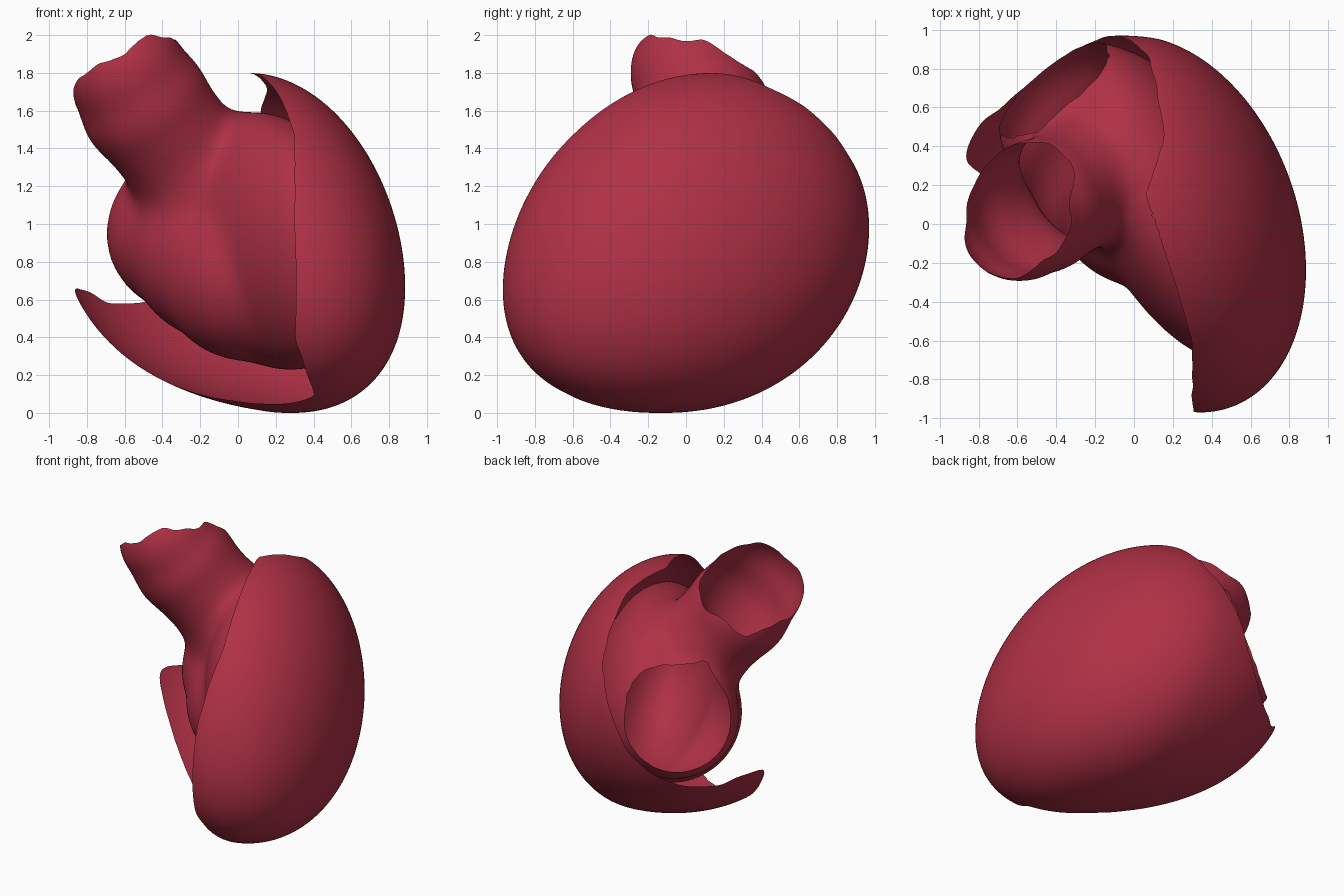
import bpy, bmesh, math
from mathutils import Vector

if "Cube" in bpy.data.objects:
    bpy.data.objects.remove(bpy.data.objects["Cube"])

red = bpy.data.materials.new("muscle_red")
red.diffuse_color = (0.43, 0.03, 0.06, 1)
red.use_nodes = True
red.node_tree.nodes["Principled BSDF"].inputs["Base Color"].default_value = red.diffuse_color


def interp(x, pts):
    # piecewise linear lookup through (x, value) pairs
    if x <= pts[0][0]:
        return pts[0][1]
    for (x0, v0), (x1, v1) in zip(pts, pts[1:]):
        if x <= x1:
            return v0 + (v1 - v0) * (x - x0) / (x1 - x0)
    return pts[-1][1]


def skewed(center, xx, yy, zz, xy, xz, yz):
    # maps the unit sphere onto a skewed ellipsoid
    a = math.sqrt(xx)
    b, c = xy / a, xz / a
    d = math.sqrt(yy - b * b)
    e = (yz - b * c) / d
    f = math.sqrt(zz - c * c - e * e)
    return lambda u: Vector((center[0] + a * u.x,
                             center[1] + b * u.x + d * u.y,
                             center[2] + c * u.x + e * u.y + f * u.z))


def add_ball(bm, mapping, seg=48, rings=32):
    vs = bmesh.ops.create_uvsphere(bm, u_segments=seg, v_segments=rings, radius=1)["verts"]
    for v in vs:
        v.co = mapping(v.co.copy())


def trim(bm, keep, rounds=8):
    # remove unwanted faces, then even out the open rims
    gone = [f for f in bm.faces if not keep(f.calc_center_median())]
    bmesh.ops.delete(bm, geom=gone, context='FACES')
    for _ in range(rounds):
        new = {}
        for v in bm.verts:
            near = [e.other_vert(v).co for e in v.link_edges if e.is_boundary]
            if len(near) == 2:
                new[v] = v.co * 0.5 + (near[0] + near[1]) * 0.25
        for v, co in new.items():
            v.co = co


def make(name, bm):
    me = bpy.data.meshes.new(name)
    bm.to_mesh(me)
    bm.free()
    ob = bpy.data.objects.new(name, me)
    bpy.context.collection.objects.link(ob)
    me.materials.clear()
    me.materials.append(red)
    for p in me.polygons:
        p.use_smooth = True
    return ob


# Outer wall: egg-shaped sheet, stretched on its left side and sagging low
egg = skewed((0.165, 0, 0.90), 0.5184, 0.94, 0.81, -0.17, -0.10, 0.12)


def outer_map(u):
    p = egg(u)
    dx = 0.15 - p.x
    if dx > 0:
        p.x -= 0.66 * (math.sqrt(dx * dx + 0.01) - 0.1)
    t = min(max(p.z / 1.8, 0), 1)
    p.z -= (0.085 - 0.04 * p.y) * math.sin(math.pi * t ** 0.8)
    return p


front_rim = [(-0.6, 0.30), (-0.3, 0.21), (0.15, 0.06), (0.45, 0.16), (0.93, 0.07)]
back_rim = [(-0.86, 0.66), (-0.78, 0.64), (-0.7, 0.58), (-0.5, 0.58), (-0.35, 0.65),
            (-0.2, 0.82), (-0.03, 1.15), (0.06, 1.35)]


def keep_outer(p):
    if p.x > interp(p.y, front_rim) + max(0, 0.4 - p.z) * 0.35:
        return True
    return p.y + 0.72 * p.x > -0.31 and p.z < interp(p.x, back_rim) and p.x > -0.87


bm = bmesh.new()
add_ball(bm, outer_map, 220, 130)
trim(bm, keep_outer)
make("outer_wall", bm)

# Inner chamber: body, inlet bulge, neck and outlet tube fused together
bm = bmesh.new()
add_ball(bm, skewed((0.18, 0.10, 0.91), 0.3025, 0.672, 0.476, -0.26, -0.07, 0.055))
for c, r in [((-0.27, 0.52, 0.96), 0.435),
             ((-0.10, 0.32, 0.86), 0.48),
             ((0.05, 0.14, 0.74), 0.47),
             ((-0.15, 0.28, 1.18), 0.40),
             ((-0.29, 0.20, 1.37), 0.34),
             ((-0.39, 0.14, 1.50), 0.335),
             ((-0.49, 0.09, 1.63), 0.355),
             ((-0.59, 0.02, 1.80), 0.325)]:
    add_ball(bm, lambda u, c=c, r=r: Vector(c) + u * r)
raw = make("chamber_source", bm)
rm = raw.modifiers.new("fuse", 'REMESH')
rm.mode = 'VOXEL'
rm.voxel_size = 0.026
sm = raw.modifiers.new("soften", 'SMOOTH')
sm.factor = 0.5
sm.iterations = 50
deps = bpy.context.evaluated_depsgraph_get()
fused = bpy.data.meshes.new_from_object(raw.evaluated_get(deps))
bm = bmesh.new()
bm.from_mesh(fused)
bpy.data.objects.remove(raw)

# Openings: oval inlet at the back left, ragged outlet at the top
inlet_c, inlet_n = Vector((-0.42, 0.70, 1.0)), Vector((-0.62, 0.72, 0.30)).normalized()
outlet_c, outlet_n = Vector((-0.60, 0.06, 1.80)), Vector((-0.47, 0.32, 0.82)).normalized()


def keep_inner(p):
    d = p - inlet_c
    if d.length < 0.46 and d.dot(inlet_n) > 0:
        return False
    a = math.atan2(p.y - outlet_c.y, p.x - outlet_c.x)
    ragged = 0.02 * math.sin(5 * a + 0.6) + 0.01 * math.sin(9 * a)
    return (p - outlet_c).dot(outlet_n) < ragged


trim(bm, keep_inner, 4)
make("inner_chamber", bm)
